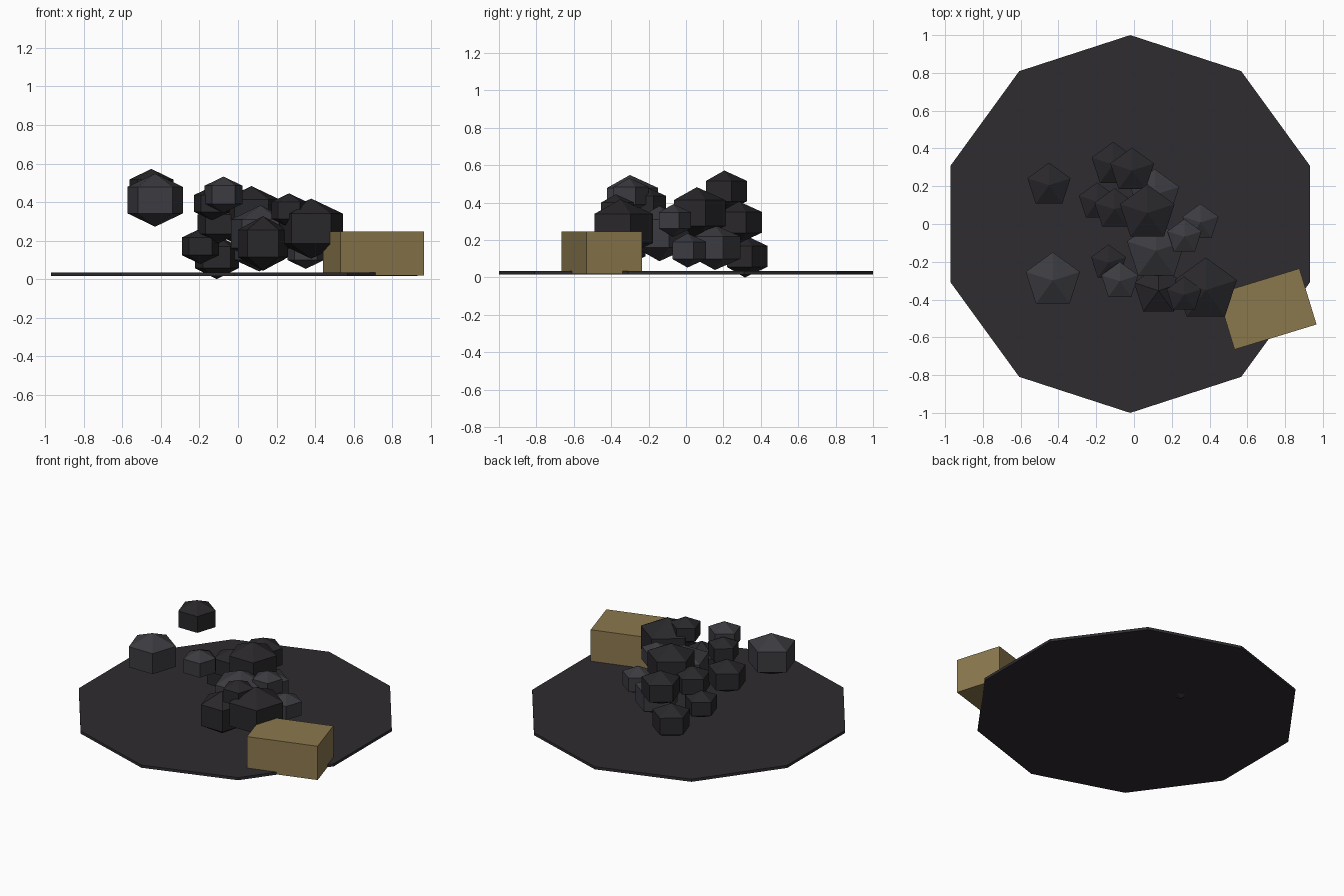
import bpy, bmesh
from math import pi, sin, cos, radians

if "Cube" in bpy.data.objects:
    bpy.data.objects.remove(bpy.data.objects["Cube"])


def material(name, rgb):
    m = bpy.data.materials.new(name)
    m.diffuse_color = (*rgb, 1)
    m.use_nodes = True
    m.node_tree.nodes["Principled BSDF"].inputs["Base Color"].default_value = m.diffuse_color
    return m


DISC = material("soot", (0.028, 0.025, 0.03))
DARK = material("dark_coal", (0.022, 0.02, 0.023))
LIGHT = material("light_coal", (0.045, 0.044, 0.052))
WOOD = material("wood", (0.26, 0.19, 0.075))


def add(name, bm, mat, loc, rot=0):
    bmesh.ops.recalc_face_normals(bm, faces=bm.faces)
    me = bpy.data.meshes.new(name)
    bm.to_mesh(me)
    bm.free()
    me.materials.append(mat)
    ob = bpy.data.objects.new(name, me)
    ob.location = loc
    ob.rotation_euler.z = rot
    bpy.context.collection.objects.link(ob)
    return ob


def ring(bm, n, r, z):
    # regular polygon with one corner pointing to +y
    return [bm.verts.new((r * sin(2 * pi * i / n), r * cos(2 * pi * i / n), z)) for i in range(n)]


def lump(name, x, y, z, r, h, mat):
    # five-sided sphere: two rings and two poles, h is the half height
    bm = bmesh.new()
    lo, hi = ring(bm, 5, r, -h / 2), ring(bm, 5, r, h / 2)
    bot, top = bm.verts.new((0, 0, -h)), bm.verts.new((0, 0, h))
    for i in range(5):
        j = (i + 1) % 5
        bm.faces.new((lo[i], lo[j], hi[j], hi[i]))
        bm.faces.new((hi[i], hi[j], top))
        bm.faces.new((lo[j], lo[i], bot))
    add(name, bm, mat, (x, y, z))


# ten-sided ground disc
bm = bmesh.new()
lo, hi = ring(bm, 10, 1.0, 0.017), ring(bm, 10, 1.0, 0.035)
bm.faces.new(lo)
bm.faces.new(hi)
for i in range(10):
    j = (i + 1) % 10
    bm.faces.new((lo[i], lo[j], hi[j], hi[i]))
add("soot_disc", bm, DISC, (-0.02, 0, 0))

# coal lumps: x, y, z, ring radius, half height, material
coal = [
    (-0.45, 0.205, 0.462, 0.120, 0.11, DARK),
    (-0.43, -0.30, 0.41, 0.151, 0.138, LIGHT),
    (-0.11, 0.315, 0.113, 0.120, 0.113, DARK),
    (-0.01, 0.283, 0.295, 0.122, 0.112, DARK),
    (0.11, 0.155, 0.16, 0.136, 0.12, LIGHT),
    (-0.195, 0.118, 0.17, 0.102, 0.092, DARK),
    (-0.103, 0.078, 0.285, 0.112, 0.1, DARK),
    (0.07, 0.058, 0.345, 0.152, 0.138, DARK),
    (0.352, 0.008, 0.145, 0.100, 0.092, LIGHT),
    (0.267, -0.068, 0.305, 0.095, 0.087, LIGHT),
    (0.117, -0.142, 0.235, 0.162, 0.148, LIGHT),
    (-0.135, -0.205, 0.393, 0.097, 0.088, DARK),
    (-0.075, -0.303, 0.438, 0.103, 0.094, LIGHT),
    (0.13, -0.353, 0.185, 0.137, 0.142, DARK),
    (0.38, -0.35, 0.262, 0.173, 0.156, DARK),
    (0.265, -0.375, 0.357, 0.097, 0.088, DARK),
]
for n, c in enumerate(coal, 1):
    lump(f"coal_lump_{n}", *c)

# wooden crate
bm = bmesh.new()
bmesh.ops.create_cube(bm, size=1)
bmesh.ops.scale(bm, vec=(0.454, 0.31, 0.228), verts=bm.verts)
add("crate", bm, WOOD, (0.704, -0.45, 0.133), radians(17))
